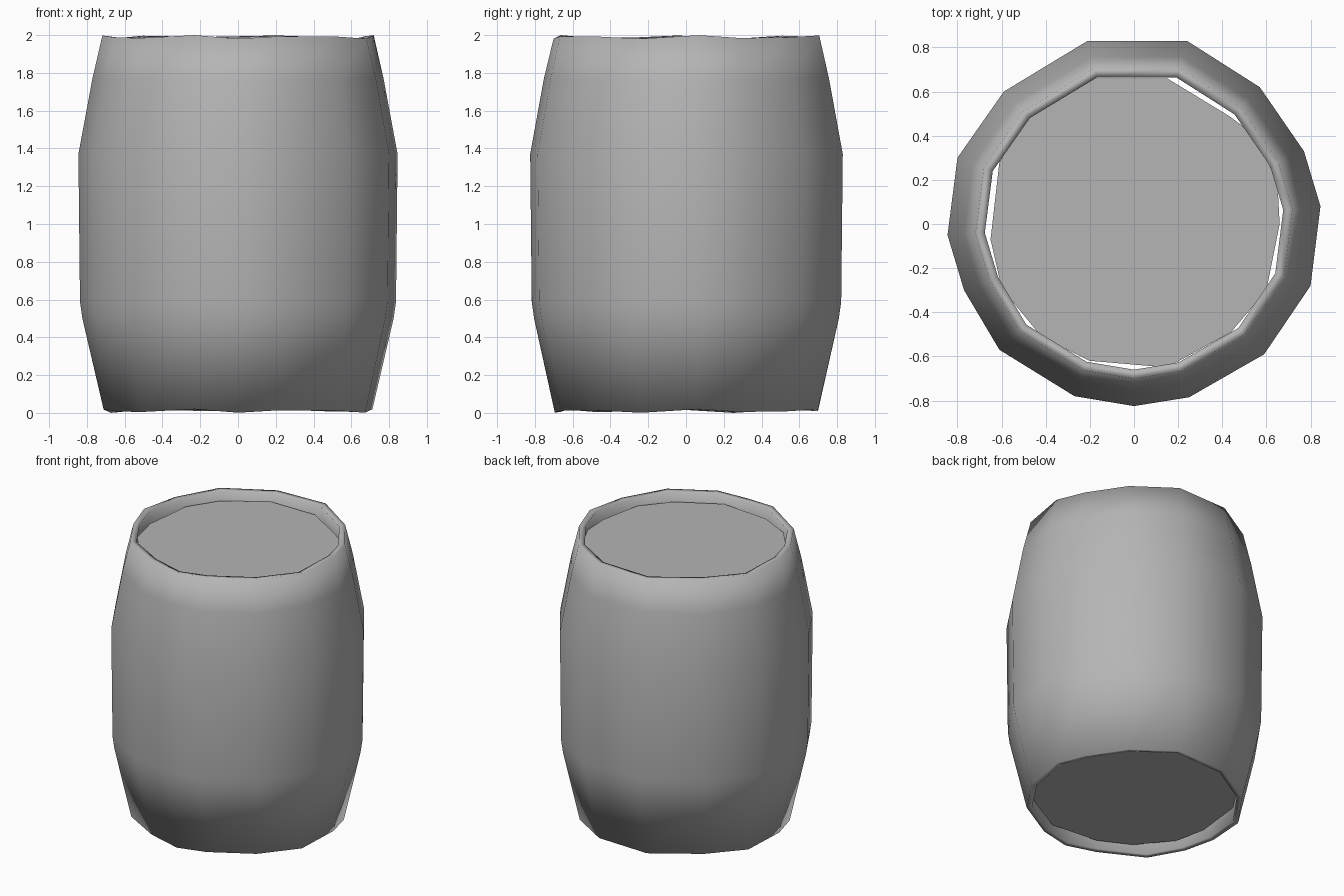
import bpy, bmesh, math

if "Cube" in bpy.data.objects:
    bpy.data.objects.remove(bpy.data.objects["Cube"])

# Slightly uneven hand-cut cross-section at the barrel's widest point
OUTLINE = [(-.21, .83), (-.59, .60), (-.80, .30), (-.845, -.05), (-.77, -.30),
           (-.61, -.57), (-.27, -.78), (0, -.825), (.25, -.785), (.59, -.59),
           (.80, -.28), (.845, .08), (.77, .33), (.57, .62), (.24, .83)]
# (relative radius, height): up the outside, then down the inside
PROFILE = [(.842, .01), (.975, .50), (.99, .59), (1, 1.37), (.912, 1.77), (.85, 1.99),
           (.80, 1.985), (.872, 1.77), (.96, 1.37), (.955, .59), (.935, .50), (.80, .015)]
LID = [(-.20, .66), (-.48, .48), (-.61, .28), (-.65, -.07), (-.60, -.29),
       (-.42, -.51), (-.20, -.62), (.15, -.65), (.44, -.49), (.60, -.30),
       (.66, 0), (.65, .19), (.55, .40), (.43, .49), (.15, .66)]

grey = bpy.data.materials.new("dark_grey")
grey.diffuse_color = (.46, .46, .46, 1)
grey.use_nodes = True
grey.node_tree.nodes["Principled BSDF"].inputs["Base Color"].default_value = grey.diffuse_color


def finish(bm, name, smooth=False):
    bmesh.ops.recalc_face_normals(bm, faces=bm.faces)
    for f in bm.faces:
        f.smooth = smooth
    mesh = bpy.data.meshes.new(name)
    bm.to_mesh(mesh)
    bm.free()
    mesh.materials.append(grey)
    ob = bpy.data.objects.new(name, mesh)
    bpy.context.collection.objects.link(ob)
    return ob


# Hollow bulging wall, smooth all over, with tiny rim unevenness
bm = bmesh.new()
n = len(OUTLINE)
rings = []
for k, z in PROFILE:
    ring = []
    for i, (x, y) in enumerate(OUTLINE):
        dz = .01 * math.sin(i * 2.4) if z > 1.9 or z < .1 else 0
        ring.append(bm.verts.new((x * k, y * k, min(2, max(0, z + dz)))))
    rings.append(ring)
for j, a in enumerate(rings):
    b = rings[(j + 1) % len(rings)]
    for i in range(n):
        bm.faces.new((a[i], a[(i + 1) % n], b[(i + 1) % n], b[i]))
finish(bm, "barrel_wall", smooth=True)

# Recessed flat lids at both ends
for name, z, up in (("top_lid", 1.92, 1), ("bottom_lid", .08, -1)):
    bm = bmesh.new()
    bm.faces.new([bm.verts.new((x, y, z)) for x, y in LID])
    ob = finish(bm, name)
    if ob.data.polygons[0].normal.z * up < 0:
        ob.data.flip_normals()
